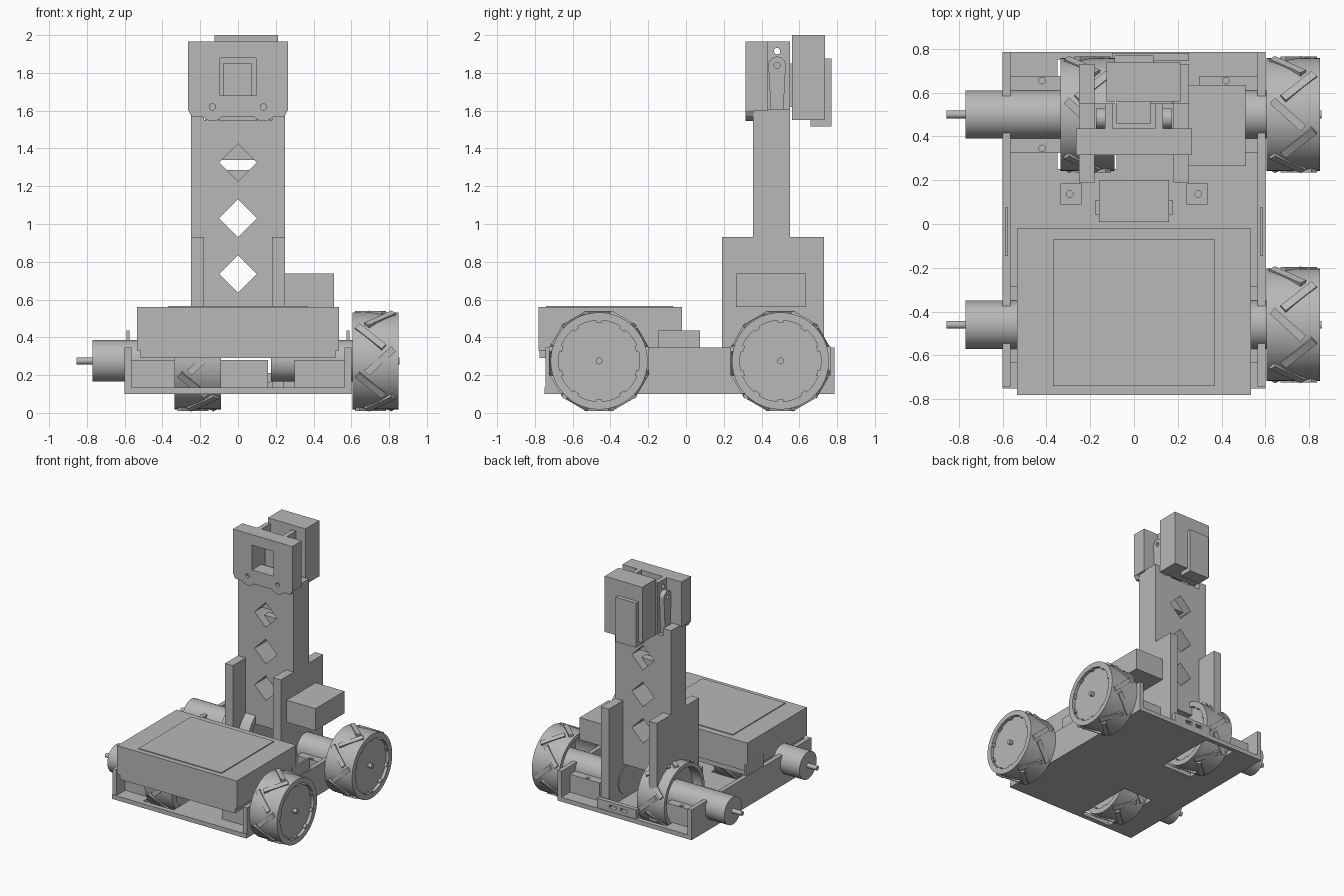
import bpy, bmesh, math
from mathutils import Matrix, Vector

cube = bpy.data.objects.get("Cube")
if cube:
    bpy.data.objects.remove(cube, do_unlink=True)

GREY = (0.48, 0.48, 0.48, 1)
mat = bpy.data.materials.new("plain grey")
mat.use_nodes = True
mat.diffuse_color = GREY
mat.node_tree.nodes["Principled BSDF"].inputs["Base Color"].default_value = GREY


def finish(name, bm, smooth=False):
    bmesh.ops.recalc_face_normals(bm, faces=bm.faces)
    mesh = bpy.data.meshes.new(name)
    bm.to_mesh(mesh)
    bm.free()
    mesh.materials.append(mat)
    obj = bpy.data.objects.new(name, mesh)
    bpy.context.collection.objects.link(obj)
    if smooth:
        bpy.ops.object.select_all(action='DESELECT')
        obj.select_set(True)
        bpy.context.view_layer.objects.active = obj
        bpy.ops.object.shade_smooth_by_angle(angle=math.radians(35))
    return obj


def add_box(bm, x, y, z, turn=Matrix()):
    size = Matrix.Diagonal((x[1] - x[0], y[1] - y[0], z[1] - z[0], 1))
    mid = Matrix.Translation([(a + b) / 2 for a, b in (x, y, z)])
    bmesh.ops.create_cube(bm, size=1, matrix=turn @ mid @ size)


def box(name, x, y, z):
    bm = bmesh.new()
    add_box(bm, x, y, z)
    return finish(name, bm)


def pair(name, x, y, z):
    """Same box on both sides of the centre plane."""
    return [box("left_" + name, x, y, z), box("right_" + name, (-x[1], -x[0]), y, z)]


def rod(name, axis, start, end, a, b, r, segments=32):
    """Cylinder along x, y or z; a and b are the other two coordinates in order."""
    mid = [a, b]
    mid.insert("xyz".index(axis), (start + end) / 2)
    turn = {"x": Matrix.Rotation(math.pi / 2, 4, 'Y'),
            "y": Matrix.Rotation(math.pi / 2, 4, 'X'), "z": Matrix()}[axis]
    bm = bmesh.new()
    bmesh.ops.create_cone(bm, cap_ends=True, segments=segments, radius1=r, radius2=r,
                          depth=abs(end - start), matrix=Matrix.Translation(mid) @ turn)
    return finish(name, bm, True)


def prism(name, points, depth):
    """Extrude an outline of 3D points along a vector."""
    bm = bmesh.new()
    face = bm.faces.new([bm.verts.new(p) for p in points])
    out = bmesh.ops.extrude_face_region(bm, geom=[face])
    bmesh.ops.translate(bm, vec=Vector(depth),
                        verts=[v for v in out["geom"] if isinstance(v, bmesh.types.BMVert)])
    return finish(name, bm)


def cut(obj, cutters):
    for c in cutters:
        mod = obj.modifiers.new("cut", 'BOOLEAN')
        mod.operation = 'DIFFERENCE'
        mod.solver = 'EXACT'
        mod.object = c
    bpy.ops.object.select_all(action='DESELECT')
    obj.select_set(True)
    bpy.context.view_layer.objects.active = obj
    for mod in list(obj.modifiers):
        bpy.ops.object.modifier_apply(modifier=mod.name)
    for c in cutters:
        bpy.data.objects.remove(c, do_unlink=True)


AXLE_Y = {"front": -0.46, "rear": 0.5}
AXLE_Z = 0.275

# Chassis plate with wheel slots, side walls and tabs
floor = box("chassis_floor", (-0.6, 0.6), (-0.75, 0.785), (0.1, 0.135))
cut(floor, [box("slot_cutter", (-0.35, -0.08), (y - 0.25, y + 0.25), (0, 0.3))
            for y in AXLE_Y.values()])
pair("side_wall", (0.565, 0.6), (-0.745, 0.785), (0.12, 0.345))
pair("wall_tab", (0.575, 0.59), (-0.145, 0.075), (0.33, 0.435))


def wheel(name, x, y):
    bm = bmesh.new()
    # Hollow rim with a web near the outer face, turned around the axle
    profile = [(0, 0.225), (0, 0.257), (0.245, 0.257), (0.245, 0.215),
               (0.22, 0.215), (0.22, 0), (0.19, 0), (0.19, 0.225)]
    verts = [bm.verts.new((px, 0, r)) for px, r in profile]
    edges = [bm.edges.new((verts[i], verts[(i + 1) % len(verts)]))
             for i in range(len(verts)) if i != 5]
    bmesh.ops.spin(bm, geom=verts + edges, cent=(0, 0, 0), axis=(1, 0, 0),
                   angle=math.tau, steps=48, use_duplicate=False)
    bmesh.ops.remove_doubles(bm, verts=bm.verts, dist=0.0005)
    # Slanted treads, alternating direction
    for i in range(12):
        side = 1 if i % 2 else -1
        turn = (Matrix.Rotation(math.tau * i / 12, 4, 'X')
                @ Matrix.Translation((0.122 + side * 0.025, 0, 0.252))
                @ Matrix.Rotation(side * math.radians(42), 4, 'Z'))
        add_box(bm, (-0.095, 0.095), (-0.018, 0.018), (-0.012, 0.012), turn)
    # Small clips inside the rim
    for i in range(10):
        add_box(bm, (0.215, 0.243), (-0.016, 0.016), (0.203, 0.22),
                Matrix.Rotation(math.tau * i / 10, 4, 'X'))
    obj = finish(name, bm, True)
    obj.location = (x, y, AXLE_Z)


# Wheels, motors and motor mounts
for end, y in AXLE_Y.items():
    wheel(end + "_outer_wheel", 0.605, y)
    wheel(end + "_inner_wheel", -0.335, y)
    for side, s in (("left", 1), ("right", -1)):
        name = f"{end}_{side}_motor"
        rod(name, "x", s * 0.175, s * 0.77, y, AXLE_Z, 0.11, 48)
        rod(name + "_shaft", "x", s * 0.76, s * 0.855, y, AXLE_Z, 0.018, 16)
        span = sorted((s * 0.3, s * 0.567))
        mount = box(name + "_mount", span, (y - 0.175, y + 0.175), (0.13, 0.28))
        cut(mount, [rod("screw_cutter", "z", 0.2, 0.4, s * 0.42, y + d, 0.015, 16)
                    for d in (-0.155, 0.155)])

# Battery case with lid
box("battery_case", (-0.535, 0.535), (-0.78, -0.02), (0.33, 0.56))
box("battery_case_base", (-0.515, 0.515), (-0.775, -0.03), (0.29, 0.335))
box("battery_lid", (-0.37, 0.37), (-0.74, -0.07), (0.555, 0.567))

# Small floor unit in front of the tower, and rear switch board
box("floor_unit", (-0.16, 0.16), (0.01, 0.2), (0.13, 0.28))
pair("floor_unit_tab", (0.155, 0.175), (0.04, 0.11), (0.16, 0.21))
board = box("rear_board", (-0.1, 0.25), (0.745, 0.78), (0.13, 0.21))
cut(board, [box("slot_cutter", (x, x + 0.06), (0.7, 0.8), (0.16, 0.185))
            for x in (-0.02, 0.08)])

# Tower with diamond openings
tower = box("tower", (-0.25, 0.25), (0.355, 0.55), (0.42, 1.55))
diamonds = []
for z in (0.735, 1.03, 1.325):
    ring = [(0.1, 0), (0, 0.1), (-0.1, 0), (0, -0.1)]
    diamonds.append(prism("diamond_cutter", [(x, 0.2, z + h) for x, h in ring], (0, 0.6, 0)))
cut(tower, diamonds)
box("tower_upper_rib", (-0.11, 0.11), (0.42, 0.48), (1.34, 1.44))
box("tower_lower_rib", (-0.11, 0.11), (0.42, 0.48), (1.21, 1.285))
pair("tower_cheek", (0.18, 0.25), (0.355, 0.55), (1.54, 1.61))
pair("tower_leg", (0.18, 0.25), (0.19, 0.73), (0.13, 0.93))
for foot in pair("tower_foot", (0.24, 0.335), (0.09, 0.185), (0.13, 0.17)):
    s = 1 if foot.name.startswith("left") else -1
    cut(foot, [rod("screw_cutter", "z", 0.14, 0.3, s * 0.293, 0.137, 0.015, 16)])

# Side control box
box("control_box", (0.245, 0.508), (0.265, 0.635), (0.56, 0.738))

# Head: front plate with window and scalloped lower lip
head = box("head_plate", (-0.265, 0.265), (0.315, 0.435), (1.6, 1.965))
cut(head, [box("window_cutter", (-0.095, 0.095), (0.2, 0.5), (1.68, 1.88))])
lip = [(-0.265, 0.315, 1.605), (-0.245, 0.315, 1.57)]
for cx in (-0.135, 0.135):
    for i in range(9):
        a = math.radians(220 + i * 12.5)
        lip.append((cx + 0.07 * math.cos(a), 0.315, 1.615 + 0.07 * math.sin(a)))
lip += [(0.245, 0.315, 1.57), (0.265, 0.315, 1.605)]
lip_obj = prism("head_lip", lip, (0, 0.045, 0))
for obj in (head, lip_obj):
    cut(obj, [rod("pin_cutter", "y", 0.28, 0.34, x, 1.62, 0.017, 16) for x in (-0.135, 0.135)])

# Head side brackets and rounded tilt arms
for bracket in pair("head_bracket", (0.095, 0.132), (0.43, 0.55), (1.55, 1.965)):
    s = 1 if bracket.name.startswith("left") else -1
    cut(bracket, [rod("pin_cutter", "x", s * 0.05, s * 0.2, 0.482, 1.915, 0.017, 16)])
    outline = [(s * 0.13, 0.452, 1.55), (s * 0.13, 0.513, 1.55)]
    for i in range(13):
        a = math.pi * i / 12
        outline.append((s * 0.13, 0.482 + 0.046 * math.cos(a), 1.84 + 0.046 * math.sin(a)))
    arm = prism("tilt_arm", outline, (s * 0.043, 0, 0))
    cut(arm, [rod("pin_cutter", "x", s * 0.14, s * 0.3, 0.482, 1.84, 0.016, 16)])
box("tilt_servo", (-0.08, 0.075), (0.46, 0.57), (1.62, 1.85))

# Rear camera housing and its back cover
box("camera_housing", (-0.125, 0.212), (0.56, 0.737), (1.55, 2.0))
box("camera_cover", (-0.09, 0.09), (0.66, 0.77), (1.515, 1.875))
